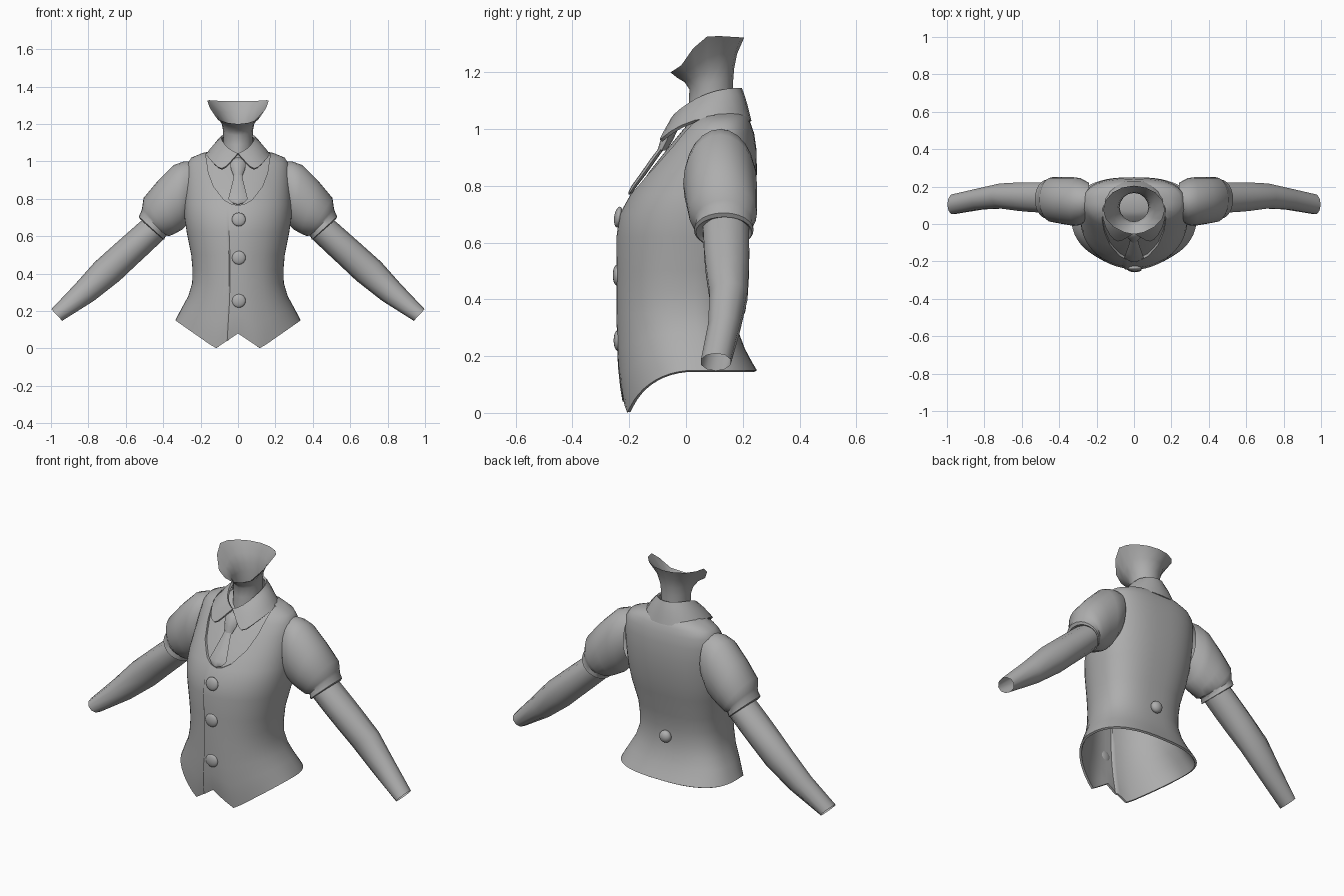
import bpy, bmesh, math
from mathutils import Vector

if "Cube" in bpy.data.objects:
    bpy.data.objects.remove(bpy.data.objects["Cube"])

grey = bpy.data.materials.new("plain grey")
grey.diffuse_color = (0.42, 0.42, 0.42, 1)
grey.use_nodes = True
grey.node_tree.nodes["Principled BSDF"].inputs["Base Color"].default_value = grey.diffuse_color


def finish(ob, angle=40):
    """Apply modifiers, give the colour and shade smooth."""
    bpy.ops.object.select_all(action='DESELECT')
    bpy.context.view_layer.objects.active = ob
    ob.select_set(True)
    for m in list(ob.modifiers):
        bpy.ops.object.modifier_apply(modifier=m.name)
    ob.data.materials.clear()
    ob.data.materials.append(grey)
    bpy.ops.object.shade_smooth_by_angle(angle=math.radians(angle))
    return ob


def loft(name, rings, closed=True, cap_start=False, cap_end=False):
    """Skin a list of equally long point rings."""
    bm = bmesh.new()
    rows = [[bm.verts.new(p) for p in r] for r in rings]
    n = len(rows[0])
    for a, b in zip(rows, rows[1:]):
        for i in range(n if closed else n - 1):
            j = (i + 1) % n
            bm.faces.new((a[i], a[j], b[j], b[i]))
    if cap_start:
        bm.faces.new(rows[0])
    if cap_end:
        bm.faces.new(rows[-1])
    bmesh.ops.recalc_face_normals(bm, faces=bm.faces)
    me = bpy.data.meshes.new(name)
    bm.to_mesh(me)
    bm.free()
    ob = bpy.data.objects.new(name, me)
    bpy.context.collection.objects.link(ob)
    return ob


def modifier(ob, kind, **settings):
    m = ob.modifiers.new(kind.lower(), kind)
    for k, v in settings.items():
        setattr(m, k, v)


def interp(table, v):
    for (a, p), (b, q) in zip(table, table[1:]):
        if v <= b:
            return p + (q - p) * max(0, v - a) / (b - a)
    return table[-1][1]


def power(v, e):
    return math.copysign(abs(v) ** e, v)


# torso sections: z, half width, front y, back y, y of widest point
TORSO = [(.15, .335, -.22, .25, .03), (.18, .32, -.228, .232, .03),
         (.225, .296, -.235, .208, .02), (.28, .266, -.238, .187, .01),
         (.35, .245, -.24, .175, .0), (.42, .243, -.24, .178, .0),
         (.50, .25, -.24, .19, .0), (.62, .274, -.24, .222, .02),
         (.70, .286, -.229, .236, .03), (.77, .287, -.195, .245, .05),
         (.85, .284, -.143, .25, .08), (.93, .28, -.08, .248, .10),
         (.985, .272, -.035, .24, .11), (1.02, .25, -.005, .228, .115),
         (1.045, .19, .025, .215, .12), (1.06, .12, .05, .19, .12)]
HEM = [(0, .08), (.12, .0), (.335, .15)]


def torso_ring(sec, inset=0):
    z, hw, yf, yb, yc = sec
    angles = [2 * math.pi * i / 56 for i in range(56)]
    flap = 1.5 * math.pi - .17          # edge of the overlapping front
    angles = sorted(angles + [flap - .012, flap + .012])
    pts = []
    for a in angles:
        c, s = math.cos(a), math.sin(a)
        e = .78 if s > 0 else .95
        x = (hw - inset) * power(c, e)
        ry = (yb - yc if s > 0 else yc - yf) - inset
        y = yc + ry * power(s, e)
        if s < 0 and flap < a and z < .75 and not inset:
            y -= .007 * max(0, 1 - max(0, a - flap) / .6)
        h = interp(HEM, abs(x) * .335 / hw) if s < 0 else .15
        zz = .35 - (.35 - z) * (.35 - h) / .2 if z < .35 else z
        pts.append((x, y, zz))
    return pts


# vest with a scooped neckline cut from its shell
vest = loft("vest", [torso_ring(s) for s in TORSO])
modifier(vest, 'SOLIDIFY', thickness=.012, offset=-1)
half = [(.175, 1.2), (.17, 1.02), (.158, .94), (.13, .865), (.075, .795), (.035, .772)]
scoop = half + [(0, .765)] + [(-x, z) for x, z in reversed(half)]
cutter = loft("neckline_cutter", [[(x, y, z) for x, z in scoop] for y in (-.5, .1)],
              cap_start=True, cap_end=True)
cutter.hide_render = True
modifier(vest, 'BOOLEAN', operation='DIFFERENCE', object=cutter, solver='EXACT')
finish(vest)
bpy.data.objects.remove(cutter)

# shirt body under the vest
finish(loft("shirt", [torso_ring(s, .014) for s in TORSO[8:]], cap_end=True))


# sleeves and arms: each ring is top x z, bottom x z, near y, far y
def limb_ring(r, side, n):
    tx, tz, bx, bz, y0, y1 = r
    out = []
    for i in range(n):
        a = 2 * math.pi * i / n
        c, s = math.cos(a) / 2, math.sin(a) / 2
        out.append((side * ((tx + bx) / 2 + c * (tx - bx)),
                    (y0 + y1) / 2 + s * (y1 - y0), (tz + bz) / 2 + c * (tz - bz)))
    return out


SLEEVE = [(.24, 1.0, .24, .72, .03, .22), (.29, 1.0, .28, .655, -.005, .245),
          (.345, .98, .30, .635, -.01, .25), (.43, .895, .335, .615, .0, .25),
          (.505, .805, .37, .60, .01, .25), (.513, .75, .385, .605, .03, .24),
          (.517, .735, .387, .603, .035, .235), (.53, .705, .395, .582, .028, .238),
          (.522, .69, .402, .585, .035, .232), (.49, .69, .40, .61, .07, .21)]
ARM = [(.47, .72, .36, .63, .055, .225), (.53, .672, .405, .577, .057, .226),
       (.60, .61, .47, .515, .06, .227), (.66, .557, .54, .45, .066, .226),
       (.765, .463, .632, .363, .08, .22), (.87, .345, .77, .255, .075, .193),
       (.998, .21, .94, .148, .05, .16)]
for side, label in ((1, "left"), (-1, "right")):
    finish(loft(label + "_sleeve", [limb_ring(r, side, 24) for r in SLEEVE]))
    finish(loft(label + "_arm", [limb_ring(r, side, 10) for r in ARM]), 60)

# neck flaring into an open jaw line
RIM = [(-.055, 1.2), (-.02, 1.22), (.01, 1.26), (.035, 1.3), (.08, 1.33), (.21, 1.322)]
# front z, back z, half width, front y, back y
NECK = [(1.0, 1.0, .08, .0, .175), (1.09, 1.1, .077, .01, .166), (1.14, 1.17, .08, .012, .166),
        (1.165, 1.215, .088, -.005, .17), (1.18, 1.265, .112, -.03, .18), (0, 0, .165, -.055, .205)]


def neck_ring(row):
    zf, zb, rx, y0, y1 = row
    pts = []
    for i in range(16):
        a = 2 * math.pi * i / 16
        c, s = math.cos(a), math.sin(a)
        y = (y0 + y1) / 2 + s * (y1 - y0) / 2
        z = zf + (zb - zf) * min(1, (s + 1) / 1.2) if zf else interp(RIM, y)
        pts.append((rx * power(c, 1.2 if s < 0 else 1), y, z))
    return pts


finish(loft("neck", [neck_ring(r) for r in NECK]), 60)

# folded collar: top edge and lower edge of one half, front to back
TOP = [(0, -.045, 1.04), (.05, -.025, 1.062), (.083, .035, 1.105),
       (.093, .11, 1.135), (.06, .178, 1.143), (0, .198, 1.143)]
LOW = [(.085, -.098, .945), (.128, -.062, .985), (.17, .03, 1.035),
       (.165, .14, 1.04), (.1, .215, 1.03), (0, .23, 1.025)]
MID = []
for i, (t, l) in enumerate(zip(TOP, LOW)):
    m = (Vector(t) + Vector(l)) / 2
    m.z += .012 if i else 0
    MID.append(tuple(m))
collar = loft("collar", [TOP, MID, LOW], closed=False)
modifier(collar, 'MIRROR', use_clip=True)
modifier(collar, 'SUBSURF', levels=1)
modifier(collar, 'SOLIDIFY', thickness=.012, offset=0)
finish(collar)


# necktie: z, half width, y, thickness
def tie_ring(r):
    z, w, y, t = r
    return [(x * w, y + d * t, z) for x, d in
            ((-1, 0), (-.6, -.8), (0, -1), (.6, -.8), (1, 0), (.6, .8), (0, 1), (-.6, .8))]


KNOT = [(1.02, .03, -.035, .012), (1.005, .042, -.048, .022), (.96, .038, -.068, .022),
        (.925, .024, -.085, .016)]
BLADE = [(.94, .02, -.08, .01), (.90, .027, -.11, .011), (.84, .042, -.152, .011),
         (.80, .052, -.182, .010), (.778, .03, -.195, .008), (.77, .008, -.198, .004)]
for name, rows in (("tie_knot", KNOT), ("tie_blade", BLADE)):
    finish(loft(name, [tie_ring(r) for r in rows], cap_start=True, cap_end=True), 50)


# buttons: three on the front, one at the back of the waist
def button(name, loc, radius, depth, tilt=0):
    bpy.ops.mesh.primitive_uv_sphere_add(segments=16, ring_count=10, radius=1, location=loc,
                                         rotation=(math.pi / 2 + tilt, 0, 0))
    ob = bpy.context.object
    ob.name = name
    ob.scale = (radius, radius, depth)
    finish(ob, 60)


for i, (z, y, tilt) in enumerate(((.69, -.238, -.15), (.485, -.243, 0), (.255, -.24, 0))):
    button(f"front_button_{i + 1}", (.004, y, z), .037, .015, tilt)
button("back_button", (0, .185, .37), .034, .026)
